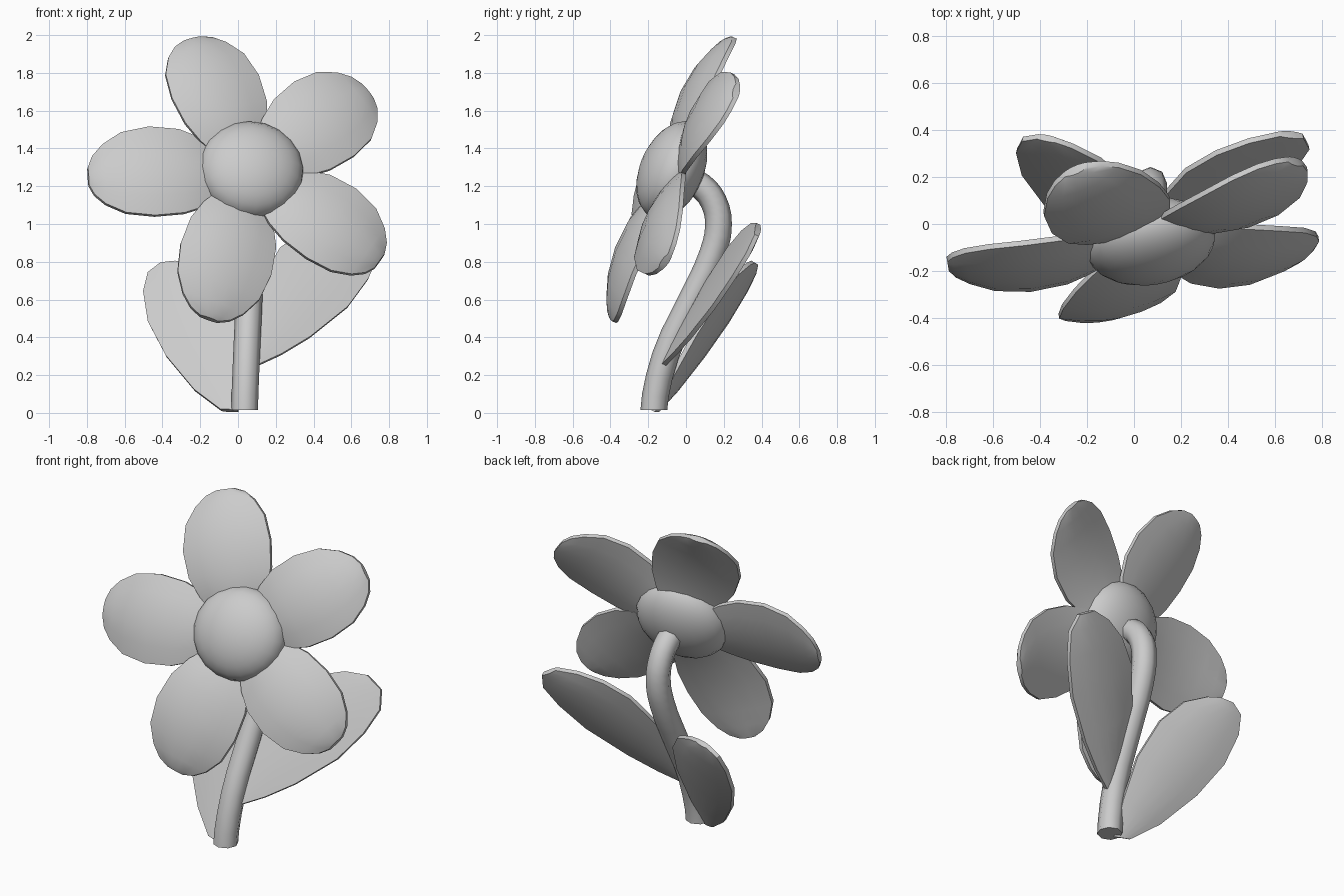
import bpy, math
from mathutils import Vector, Matrix

if "Cube" in bpy.data.objects:
    bpy.data.objects.remove(bpy.data.objects["Cube"])

# flower head frame: u right, v up, n facing out
N = Vector((0.165, -1.0, 0.43)).normalized()
U = Vector((1.0, 0.165, 0.0)).normalized()
V = N.cross(U).normalized()
C = Vector((0.055, -0.03, 1.25))
STEPS = [-1, -0.6, -0.2, 0.2, 0.6, 1]


def smooth(obj, angle=40):
    bpy.ops.object.select_all(action='DESELECT')
    obj.select_set(True)
    bpy.context.view_layer.objects.active = obj
    bpy.ops.object.shade_smooth_by_angle(angle=math.radians(angle))


def blade(name, rings):
    """Closed skin over rings, each going across the front and back along the rear."""
    n = len(rings[0])
    verts = [p for ring in rings for p in ring]
    faces = [(i * n + j, i * n + (j + 1) % n, (i + 1) * n + (j + 1) % n, (i + 1) * n + j)
             for i in range(len(rings) - 1) for j in range(n)]
    faces += [tuple(reversed(range(n))), tuple(range(len(verts) - n, len(verts)))]
    mesh = bpy.data.meshes.new(name)
    mesh.from_pydata(verts, [], faces)
    obj = bpy.data.objects.new(name, mesh)
    bpy.context.collection.objects.link(obj)
    smooth(obj)
    bpy.ops.object.mode_set(mode='EDIT')
    bpy.ops.mesh.select_all(action='SELECT')
    bpy.ops.mesh.normals_make_consistent(inside=False)
    bpy.ops.object.mode_set(mode='OBJECT')


def lens_ring(point, out, front, back, rim=0.012):
    """Cross-section of a petal or leaf: rounded front and rear with a thin rim."""
    top = [point(s) + out * (rim + front * (1 - s * s)) for s in STEPS]
    low = [point(s) - out * (rim + back * (1 - s * s)) for s in reversed(STEPS)]
    return top + low


# petals: (radius, half width, forward lift of the rim)
profile = [(0.10, 0.10, 0.02), (0.25, 0.195, 0.055), (0.37, 0.24, 0.07), (0.53, 0.255, 0.07),
           (0.68, 0.23, 0.05), (0.78, 0.17, 0.025), (0.835, 0.11, 0.01), (0.86, 0.05, 0.0)]
scales = [0.965, 0.965, 1.0, 1.0, 0.965]   # from upper right, anticlockwise
twists = [0.015, 0.03, 0.0, -0.03, -0.02]
for k in range(5):
    a = math.radians(36 + 72 * k)
    along = U * math.cos(a) + V * math.sin(a)
    side = V * math.cos(a) - U * math.sin(a)
    rings = []
    for r, w, h in profile:
        f = w / 0.25
        rings.append(lens_ring(
            lambda s: C + along * (r * scales[k]) + side * (w * s) + N * (h + twists[k] * s * f),
            N, 0.045 * f, 0.03 * f))
    blade(f"petal_{k + 1}", rings)

# flower centre: flattened ball
bpy.ops.mesh.primitive_uv_sphere_add(segments=20, ring_count=12, radius=1)
centre = bpy.context.object
centre.name = "flower_centre"
basis = Matrix((U, V, N)).transposed().to_4x4()
centre.matrix_world = (Matrix.Translation((0.07, -0.075, 1.285)) @ basis
                       @ Matrix.Diagonal((0.28, 0.272, 0.165, 1)))
smooth(centre, 60)

# stem: bent tube
path = [(0.035, -0.17, 0.015), (0.045, -0.11, 0.30), (0.058, 0.03, 0.60), (0.065, 0.14, 0.84),
        (0.07, 0.172, 1.00), (0.07, 0.145, 1.12), (0.07, 0.08, 1.20), (0.07, 0.0, 1.24)]
curve = bpy.data.curves.new("stem", 'CURVE')
curve.dimensions = '3D'
curve.bevel_depth = 0.071
curve.bevel_resolution = 2
curve.resolution_u = 3
curve.use_fill_caps = True
spline = curve.splines.new('BEZIER')
spline.bezier_points.add(len(path) - 1)
for bp, p in zip(spline.bezier_points, path):
    bp.co = p
    bp.handle_left_type = bp.handle_right_type = 'AUTO'
foot = spline.bezier_points[0]
foot.handle_left_type = foot.handle_right_type = 'FREE'
foot.handle_right = foot.co + Vector((0, 0, 0.06))
foot.handle_left = foot.co - Vector((0, 0, 0.06))
stem = bpy.data.objects.new("stem", curve)
bpy.context.collection.objects.link(stem)
bpy.ops.object.select_all(action='DESELECT')
stem.select_set(True)
bpy.context.view_layer.objects.active = stem
bpy.ops.object.convert(target='MESH')
smooth(bpy.context.object, 50)


# leaves: paired edge points (x, z) laid on a sloping plane
def leaf(name, edges, a, b, c):
    out = Vector((b, -1, c)).normalized()
    rings = []
    for x0, z0, x1, z1 in edges:
        f = math.hypot(x1 - x0, z1 - z0) / 0.5

        def point(s):
            t = (s + 1) / 2
            x, z = x0 + (x1 - x0) * t, z0 + (z1 - z0) * t
            return Vector((x, a + b * x + c * z, z))
        rings.append(lens_ring(point, out, 0.015 * f, 0.03 * f))
    blade(name, rings)


leaf("left_leaf", [(-0.09, 0.015, 0.0, 0.01), (-0.23, 0.12, 0.02, 0.2), (-0.38, 0.3, 0.02, 0.42),
                   (-0.475, 0.48, -0.04, 0.62), (-0.5, 0.64, -0.14, 0.74),
                   (-0.475, 0.74, -0.26, 0.79), (-0.41, 0.79, -0.33, 0.8)], -0.181, -0.27, 0.56)
leaf("right_leaf", [(0.1, 0.25, 0.07, 0.28), (0.23, 0.31, 0.07, 0.48), (0.38, 0.4, 0.11, 0.68),
                    (0.58, 0.56, 0.22, 0.87), (0.69, 0.71, 0.35, 0.96),
                    (0.745, 0.84, 0.49, 1.0), (0.72, 0.94, 0.62, 1.0)], -0.272, 0.22, 0.519)
